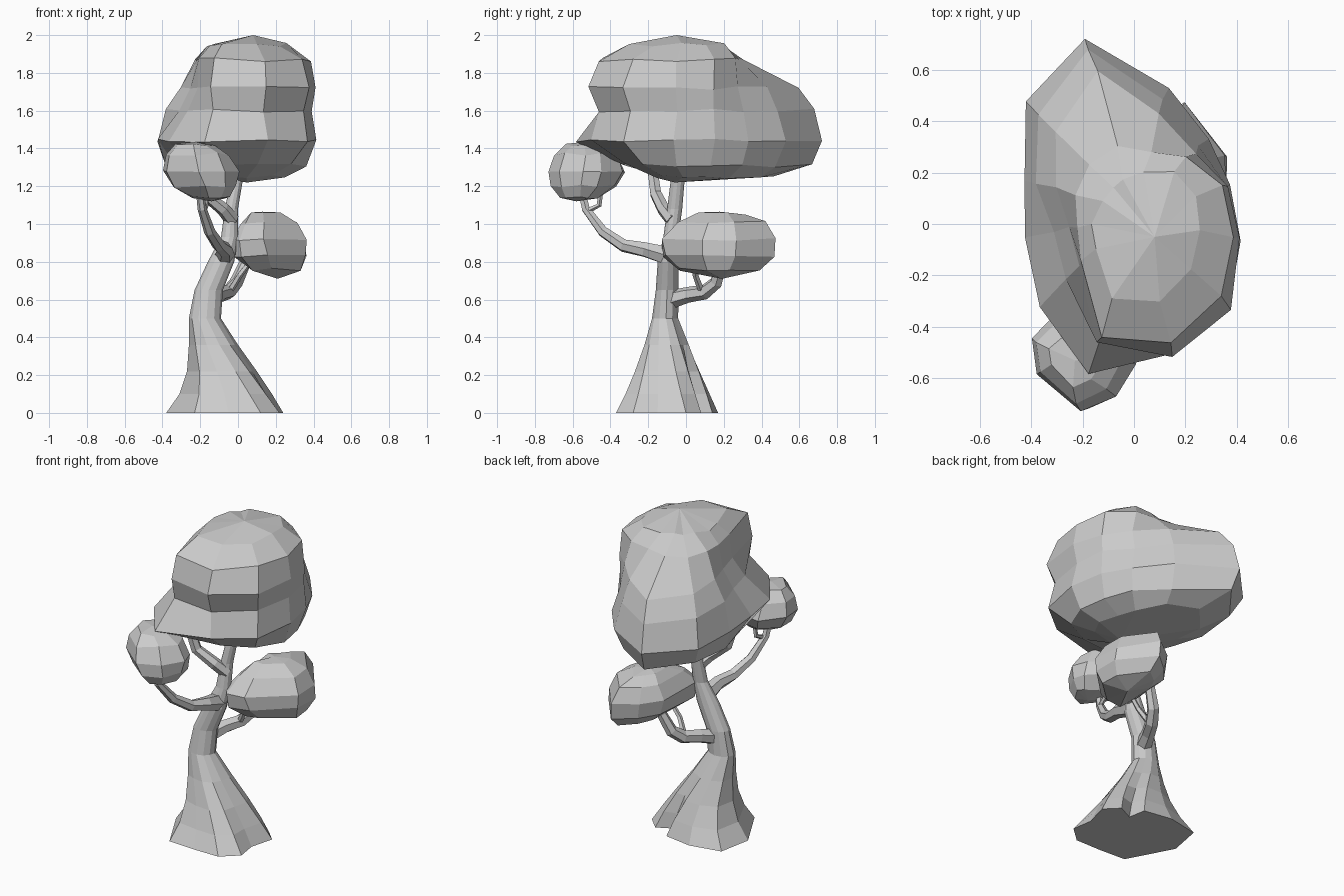
import bpy, bmesh, math, random
from mathutils import Vector

random.seed(4)
cube = bpy.data.objects.get("Cube")
if cube:
    bpy.data.objects.remove(cube, do_unlink=True)

# One plain grey for the whole tree
grey = bpy.data.materials.new("plain_grey")
grey.use_nodes = True
colour = (0.6, 0.6, 0.6, 1)
grey.diffuse_color = colour
grey.node_tree.nodes["Principled BSDF"].inputs["Base Color"].default_value = colour


def jitter(amount):
    return Vector([random.uniform(-amount, amount) for _ in range(3)])


def loft(name, rings, tips=(None, None)):
    """Skin a stack of equal rings; each end is flat or drawn to a tip."""
    bm = bmesh.new()
    loops = [[bm.verts.new(p) for p in ring] for ring in rings]
    n = len(loops[0])
    for low, high in zip(loops, loops[1:]):
        for i in range(n):
            j = (i + 1) % n
            bm.faces.new((low[i], low[j], high[j], high[i]))
    for loop, tip in zip((loops[0], loops[-1]), tips):
        if tip:
            point = bm.verts.new(tip)
            for i in range(n):
                bm.faces.new((loop[i], loop[(i + 1) % n], point))
        else:
            bm.faces.new(loop)
    bmesh.ops.recalc_face_normals(bm, faces=bm.faces)
    mesh = bpy.data.meshes.new(name)
    bm.to_mesh(mesh)
    bm.free()
    mesh.materials.append(grey)
    obj = bpy.data.objects.new(name, mesh)
    bpy.context.collection.objects.link(obj)


def branch(name, path, sides=6):
    """Tapered limb along points given as x, y, z, radius."""
    pts = [Vector(p[:3]) for p in path]
    rings = []
    for k, p in enumerate(pts):
        along = pts[min(k + 1, len(pts) - 1)] - pts[max(k - 1, 0)]
        turn = Vector((0, 0, 1)).rotation_difference(along)
        rings.append([p + turn @ Vector((math.cos(a), math.sin(a), 0)) * path[k][3]
                      for a in (math.tau * i / sides for i in range(sides))])
    loft(name, rings)


def leaf_clump(name, centre, outline, layers, tips):
    """Foliage ball: a plan outline scaled and shifted at each layer height."""
    cx, cy = centre
    rings = [[Vector((cx + dx + (x - cx) * s, cy + dy + (y - cy) * s, z)) + jitter(.008)
              for x, y in outline] for z, s, dx, dy in layers]
    loft(name, rings, tips)


# Trunk: footprint with a side root, rounding off as it rises
foot = [(.24, 0), (.16, .08), (.06, .03), (.04, .14), (-.14, .17), (-.34, .13),
        (-.38, -.08), (-.23, -.36), (-.05, -.37), (.12, -.37), (.22, -.28), (.2, -.15)]
trunk = [(0, -.38, .24, -.37, .17), (.1, -.31, .18, -.32, .13),
         (.22, -.27, .10, -.27, .08), (.36, -.26, 0, -.22, .02),
         (.5, -.26, -.09, -.18, -.04), (.65, -.23, -.08, -.16, -.04),
         (.8, -.16, -.02, -.15, -.04), (.93, -.09, 0, -.12, -.04),
         (1.08, -.07, 0, -.1, -.02), (1.32, -.02, .04, -.07, 0)]
rings = []
for z, x0, x1, y0, y1 in trunk:
    ring = []
    blend = min(1, z / .6)
    for i, (fx, fy) in enumerate(foot):
        a = math.tau * i / len(foot)
        px = (1 - blend) * (fx + .07) / .31 + blend * math.cos(a)
        py = (1 - blend) * (fy + .1) / .27 + blend * math.sin(a)
        ring.append(Vector(((x0 + x1) / 2 + px * (x1 - x0) / 2,
                            (y0 + y1) / 2 + py * (y1 - y0) / 2, z)))
    rings.append(ring)
loft("trunk", rings)

# Limbs
branch("front_branch", [(-.07, -.09, .83, .055), (-.07, -.22, .865, .042), (-.1, -.33, .885, .035),
                        (-.15, -.44, .96, .03), (-.19, -.53, 1.08, .024), (-.21, -.57, 1.25, .02)])
branch("front_twig", [(-.18, -.52, 1.07, .015), (-.17, -.46, 1.1, .014), (-.16, -.44, 1.25, .012)], 5)
branch("upper_branch", [(-.03, -.07, 1.02, .04), (-.08, -.12, 1.08, .036),
                        (-.18, -.16, 1.16, .033), (-.24, -.19, 1.38, .028)])
branch("left_branch", [(-.14, -.08, .6, .05), (-.1, .01, .625, .042), (-.05, .1, .64, .04),
                       (-.01, .16, .69, .036), (.04, .19, .8, .03)])
branch("left_twig", [(-.04, .08, .65, .018), (.01, .05, .73, .016), (.08, .05, .82, .013)], 5)

# Smaller foliage
leaf_clump("front_foliage", (-.2, -.53),
           [(-.2, -.73), (-.07, -.67), (0, -.54), (-.02, -.45),
            (-.15, -.34), (-.28, -.33), (-.39, -.44), (-.38, -.58)],
           [(1.14, .5, .05, -.03), (1.2, .85, .02, -.01), (1.28, 1, 0, 0),
            (1.37, .84, -.02, 0), (1.42, .5, -.03, 0)],
           ((-.14, -.58, 1.12), (-.23, -.53, 1.435)))
leaf_clump("left_foliage", (.16, .18),
           [(0, -.13), (.14, -.13), (.36, .08), (.36, .26),
            (.19, .48), (.06, .37), (-.03, .26), (-.03, -.08)],
           [(.76, .68, .03, 0), (.83, .95, .01, 0), (.92, 1, 0, 0),
            (1.01, .75, 0, .01), (1.055, .4, -.02, .01)],
           ((.21, .19, .71), (.13, .18, 1.065)))

# Main foliage: height, then reach in each direction in hundredths
canopy = [(1.25, (22, 25, 35, 42, 35, 25, 18, 18, 18, 20, 25, 26)),
          (1.31, (34, 36, 44, 63, 52, 39, 35, 38, 40, 38, 40, 37)),
          (1.44, (39, 40, 50, 70, 60, 45, 43, 53, 65, 58, 53, 42)),
          (1.6, (37, 36, 46, 66, 52, 40, 33, 38, 51, 52, 48, 40)),
          (1.72, (38, 33, 40, 57, 43, 32, 27, 31, 53, 59, 53, 43)),
          (1.87, (36, 29, 23, 26, 26, 24, 23, 28, 50, 53, 47, 41)),
          (1.95, (25, 21, 16, 13, 12, 13, 17, 22, 35, 36, 32, 27))]
rings = []
for z, reach in canopy:
    ring = []
    for i, r in enumerate(reach):
        a = math.radians(15 + 30 * i)
        ring.append(Vector((math.cos(a) * r / 100, .05 + math.sin(a) * r / 100, z)) + jitter(.01))
    rings.append(ring)
loft("main_foliage", rings, tips=((.05, -.06, 1.22), (.08, -.05, 2)))
